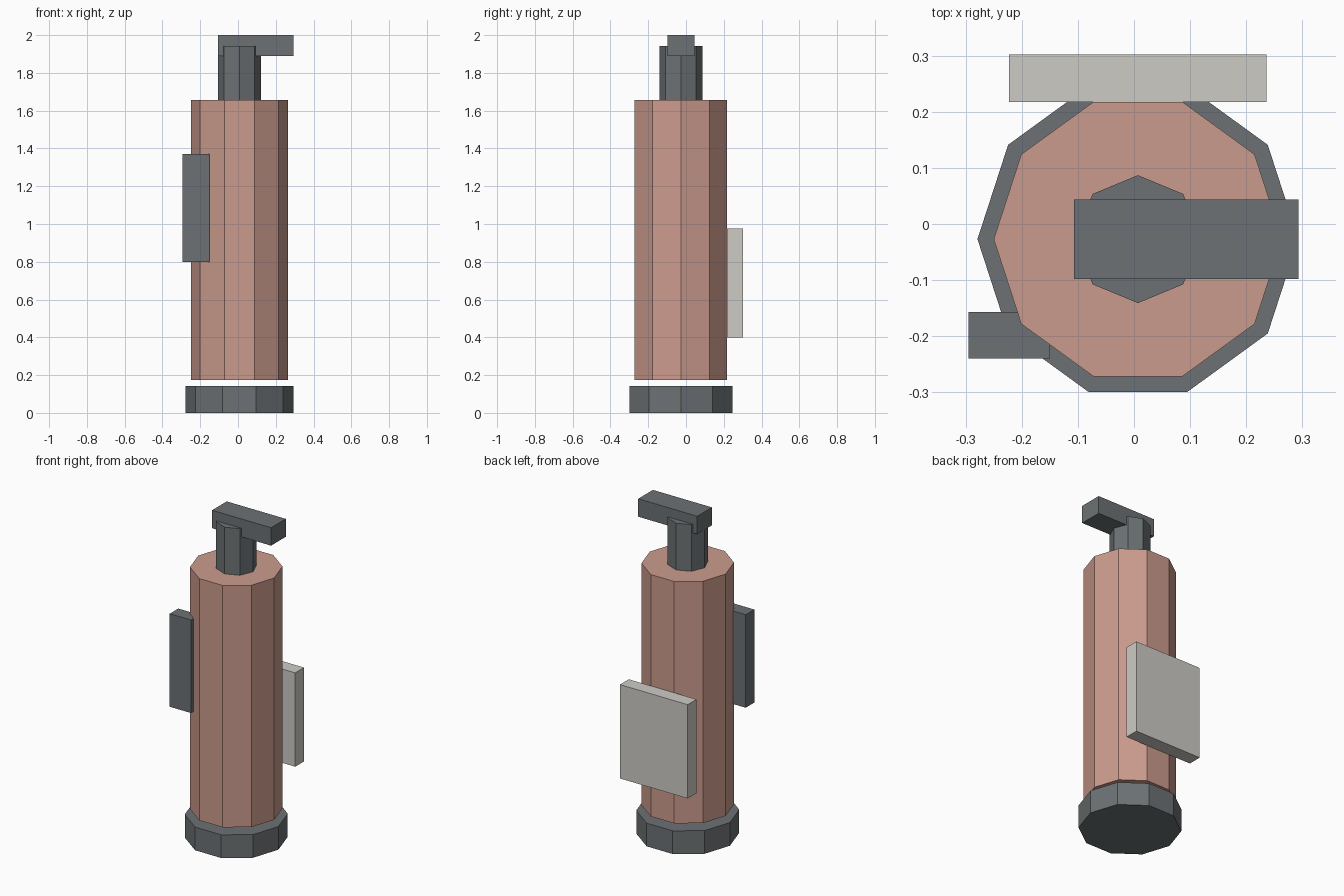
import bpy
from math import tau
from mathutils import Vector

cube = bpy.data.objects.get("Cube")
if cube:
    bpy.data.objects.remove(cube, do_unlink=True)


def make_material(name, colour):
    mat = bpy.data.materials.new(name)
    mat.use_nodes = True
    mat.diffuse_color = (*colour, 1)
    mat.node_tree.nodes["Principled BSDF"].inputs["Base Color"].default_value = (*colour, 1)
    return mat


red = make_material("faded red", (0.60, 0.33, 0.27))
grey = make_material("dark grey", (0.15, 0.167, 0.174))
pale = make_material("pale label", (0.61, 0.60, 0.56))

AXIS = (0.007, -0.027)  # shared centre of the round parts


def finish(name, mat):
    obj = bpy.context.object
    obj.name = obj.data.name = name
    obj.data.materials.append(mat)
    return obj


def prism(name, sides, radius, bottom, top, mat):
    """Upright flat-sided column with a corner pointing along +x."""
    bpy.ops.mesh.primitive_cylinder_add(
        vertices=sides, radius=radius, depth=top - bottom,
        location=(*AXIS, (bottom + top) / 2))
    obj = finish(name, mat)
    # Turn the first corner from +y to +x
    for v in obj.data.vertices:
        v.co.x, v.co.y = v.co.y, -v.co.x
    return obj


def box(name, low, high, mat):
    """Box spanning two opposite corners."""
    low, high = Vector(low), Vector(high)
    bpy.ops.mesh.primitive_cube_add(size=1, location=(low + high) / 2)
    obj = finish(name, mat)
    for v in obj.data.vertices:
        v.co *= high - low
    return obj


# Round parts: foot ring, tank and valve neck
prism("base_ring", 10, 0.286, 0, 0.142, grey)
prism("tank", 10, 0.257, 0.175, 1.657, red)
prism("valve_neck", 8, 0.114, 1.657, 1.943, grey)

# Lever on top of the valve
box("lever", (-0.107, -0.098, 1.89), (0.293, 0.044, 2.0), grey)

# Hose block on the front right, label plate on the back
box("hose_block", (-0.295, -0.24, 0.80), (-0.15, -0.157, 1.37), grey)
box("label_plate", (-0.223, 0.217, 0.40), (0.236, 0.302, 0.975), pale)
